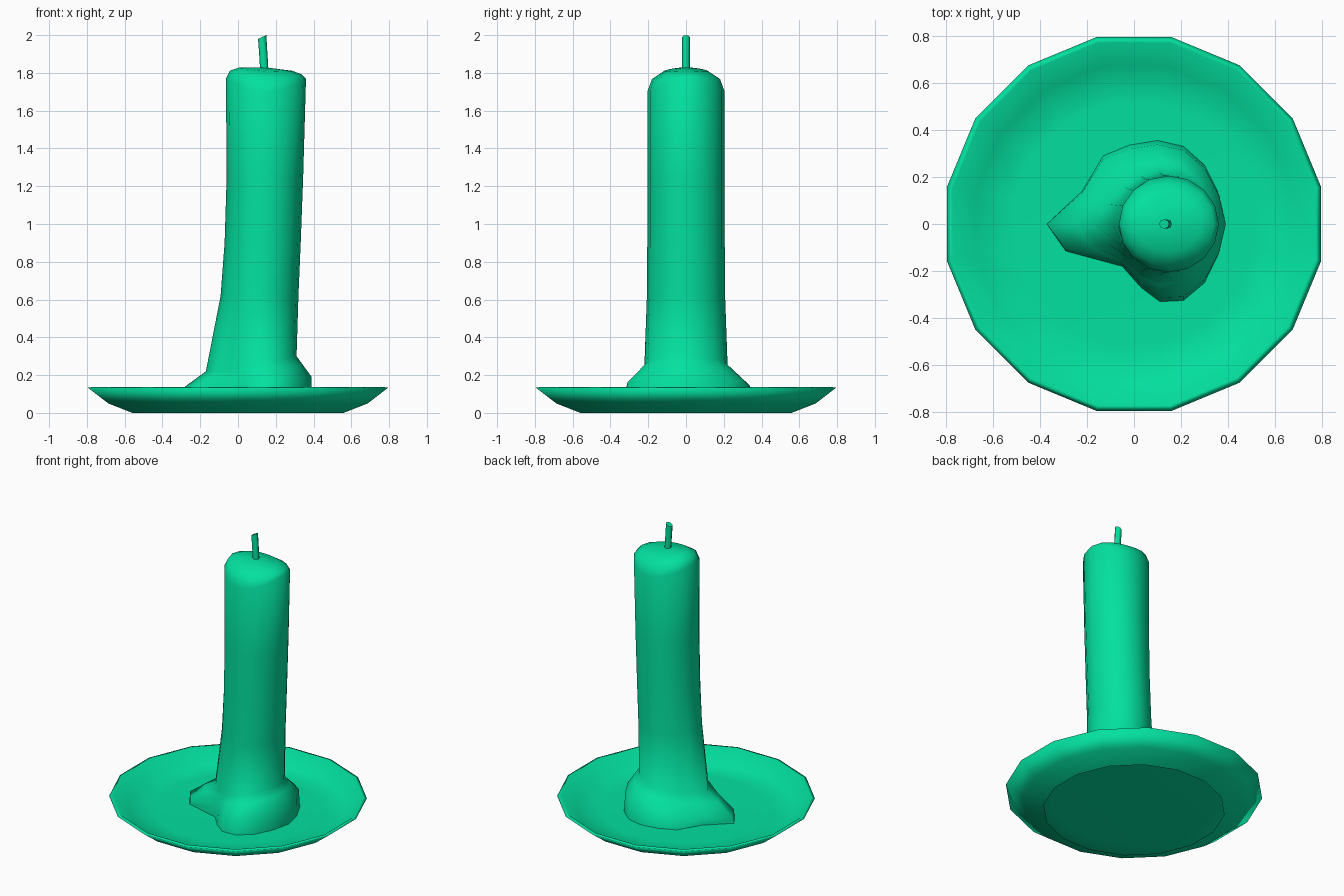
import bpy, bmesh, math
from mathutils import Vector

cube = bpy.data.objects.get("Cube")
if cube:
    bpy.data.objects.remove(cube, do_unlink=True)

SIDES = 16
FLOOR = 0.05

green = bpy.data.materials.new("wax_green")
green.use_nodes = True
COLOUR = (0.001, 0.75, 0.35, 1)
green.diffuse_color = COLOUR
green.node_tree.nodes["Principled BSDF"].inputs["Base Color"].default_value = COLOUR


def ring(cx, rx, ry, height, sides=SIDES, turn=0.0, ridge=0.0):
    """Ellipse of points starting at -x; height is a function of the cosine.
    A ridge pulls the -x side out into a narrow run of wax."""
    pts = []
    for i in range(sides):
        a = math.pi - math.tau * (i + turn) / sides
        c, s = math.cos(a), math.sin(a)
        x = cx + rx * c - ridge * max(0, -c) ** 10
        pts.append(Vector((x, ry * s, height(c))))
    return pts


def loft(name, rings, sharp_angle, tip):
    """Skin a stack of rings up to a tip, open below, smooth but for sharp edges."""
    bm = bmesh.new()
    rows = [[bm.verts.new(p) for p in r] for r in rings]
    apex = bm.verts.new(tip)
    n = len(rows[0])
    for i in range(n):
        j = (i + 1) % n
        for a, b in zip(rows, rows[1:]):
            bm.faces.new((a[j], a[i], b[i], b[j]))
        bm.faces.new((rows[-1][j], rows[-1][i], apex))
    bmesh.ops.recalc_face_normals(bm, faces=bm.faces)
    for f in bm.faces:
        f.smooth = True
    for e in bm.edges:
        e.smooth = e.calc_face_angle(0) < math.radians(sharp_angle)
    mesh = bpy.data.meshes.new(name)
    bm.to_mesh(mesh)
    bm.free()
    mesh.materials.append(green)
    obj = bpy.data.objects.new(name, mesh)
    bpy.context.collection.objects.link(obj)


# Thin dish: hollow foot, soft rim, then the inner wall and flat floor
dish = [(0.57, 0), (0.70, 0.05), (0.81, 0.133), (0.785, 0.137),
        (0.685, 0.056), (0.52, FLOOR)]
loft("dish", [ring(0, r, r, lambda c, z=z: z, turn=0.5) for r, z in dish],
     sharp_angle=180, tip=(0, 0, FLOOR))

# Outline of the melted wax pool, clockwise from the drip on the right
pool = [(-0.37, 0), (-0.22, 0.14), (-0.13, 0.29), (-0.02, 0.335),
        (0.10, 0.355), (0.21, 0.33), (0.30, 0.25), (0.36, 0.13),
        (0.39, 0), (0.36, -0.13), (0.30, -0.25), (0.21, -0.325),
        (0.11, -0.33), (0.03, -0.27), (-0.05, -0.18), (-0.29, -0.115)]
pool_base = [Vector((x, y, FLOOR)) for x, y in pool]
pool_lip = [Vector((x, y * 0.95, 0.13 + 0.155 * x)) for x, y in pool]
shoulder = ring(0.108, 0.202, 0.22, lambda c: 0.255 + 0.04 * c + 0.005 * c * c,
                ridge=0.076)
# Slope between the lip and the foot of the shaft
slope = [a.lerp(b, 0.6) for a, b in zip(pool_lip, shoulder)]

# Shaft: left edge, right edge, half depth, height, ridge
shaft = [(-0.075, 0.32, 0.207, 0.62, 0.017), (-0.065, 0.332, 0.205, 0.9, 0.006),
         (-0.06, 0.345, 0.205, 1.25, 0)]
body = [ring((l + r) / 2, (r - l) / 2, d, lambda c, z=z: z, ridge=k)
        for l, r, d, z, k in shaft]

# Softened, uneven top
body += [ring(0.148, 0.212, 0.205, lambda c: 1.70 + 0.07 * c * c),
         ring(0.148, 0.19, 0.18, lambda c: 1.768 + 0.034 * c * c - 0.01 * c),
         ring(0.148, 0.14, 0.12, lambda c: 1.808 + 0.012 * c * c - 0.009 * c)]
loft("candle", [pool_base, pool_lip, slope, shoulder] + body, sharp_angle=80,
     tip=(0.14, 0, 1.83))

# Leaning wick with a slanted cut
wick = [(0.140, 1.80, 0), (0.134, 1.90, 0), (0.128, 1.99, 0.01)]
loft("wick", [ring(cx, 0.022, 0.02, lambda c, z=z, k=k: z + k * c, sides=8)
              for cx, z, k in wick], sharp_angle=50, tip=(0.128, 0, 1.99))
